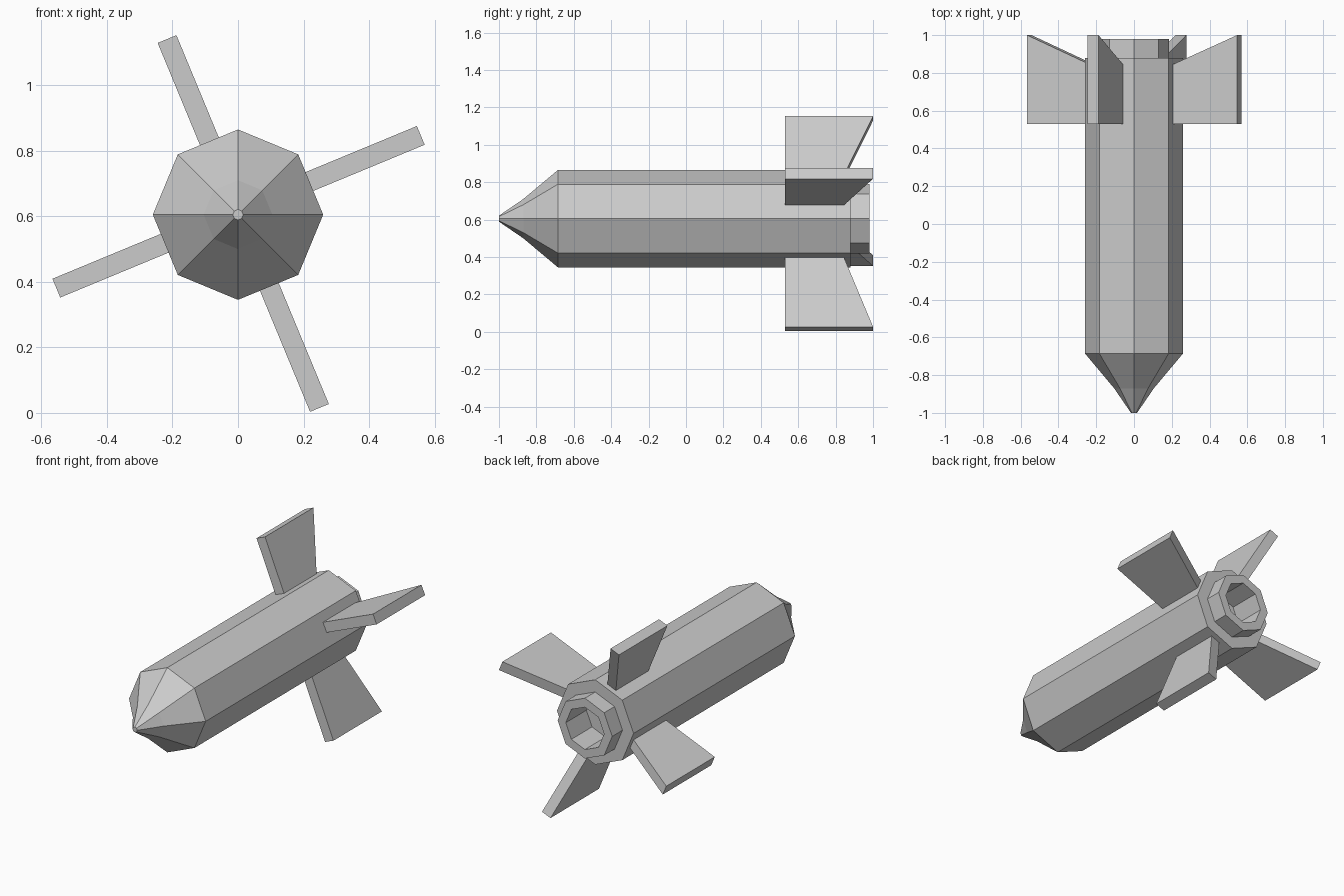
import bpy, bmesh
from math import cos, sin, pi, radians

cube = bpy.data.objects.get("Cube")
if cube:
    bpy.data.objects.remove(cube, do_unlink=True)

AXIS_Z = 0.605
SIDES = 8

grey = bpy.data.materials.new("plain grey")
grey.use_nodes = True
grey.diffuse_color = (0.6, 0.6, 0.6, 1)
grey.node_tree.nodes["Principled BSDF"].inputs["Base Color"].default_value = (0.6, 0.6, 0.6, 1)


def finish(name, bm):
    bmesh.ops.recalc_face_normals(bm, faces=bm.faces)
    mesh = bpy.data.meshes.new(name)
    bm.to_mesh(mesh)
    bm.free()
    mesh.materials.append(grey)
    obj = bpy.data.objects.new(name, mesh)
    bpy.context.collection.objects.link(obj)


def lathe(name, profile):
    """Octagonal solid along y from (y, radius) pairs, capped at both ends."""
    bm = bmesh.new()
    rings = []
    for y, r in profile:
        angles = [2 * pi * i / SIDES for i in range(SIDES)]
        rings.append([bm.verts.new((r * cos(a), y, AXIS_Z + r * sin(a))) for a in angles])
    for a, b in zip(rings, rings[1:]):
        for i in range(SIDES):
            j = (i + 1) % SIDES
            bm.faces.new((a[i], a[j], b[j], b[i]))
    bm.faces.new(rings[0])
    bm.faces.new(rings[-1])
    finish(name, bm)


def fin(name, angle, tip, shift):
    """Swept slab pointing outwards; shift moves it sideways."""
    a = radians(angle)
    outline = [(0.235, 0.53), (tip, 0.53), (tip, 1.0), (0.235, 0.843)]
    bm = bmesh.new()
    sides = []
    for s in (shift - 0.031, shift + 0.031):
        sides.append([bm.verts.new((r * cos(a) - s * sin(a), y, AXIS_Z + r * sin(a) + s * cos(a)))
                      for r, y in outline])
    bm.faces.new(sides[0])
    bm.faces.new(sides[1])
    for i in range(4):
        j = (i + 1) % 4
        bm.faces.new((sides[0][i], sides[0][j], sides[1][j], sides[1][i]))
    finish(name, bm)


# Pointed nose, long body, stepped nozzle and its hollow bore in one shell
lathe("rocket_body", [(-1.0, 0.016), (-0.87, 0.105), (-0.685, 0.26), (0.88, 0.26),
                      (0.88, 0.185), (0.98, 0.185), (0.98, 0.13), (0.78, 0.13)])

# Four tail fins, slightly uneven in reach
for name, angle, tip, shift in (("left_fin", 22.5, 0.608, 0.01),
                                ("upper_fin", 112.5, 0.578, -0.005),
                                ("right_fin", 202.5, 0.598, -0.005),
                                ("lower_fin", 292.5, 0.64, 0.004)):
    fin(name, angle, tip, shift)
